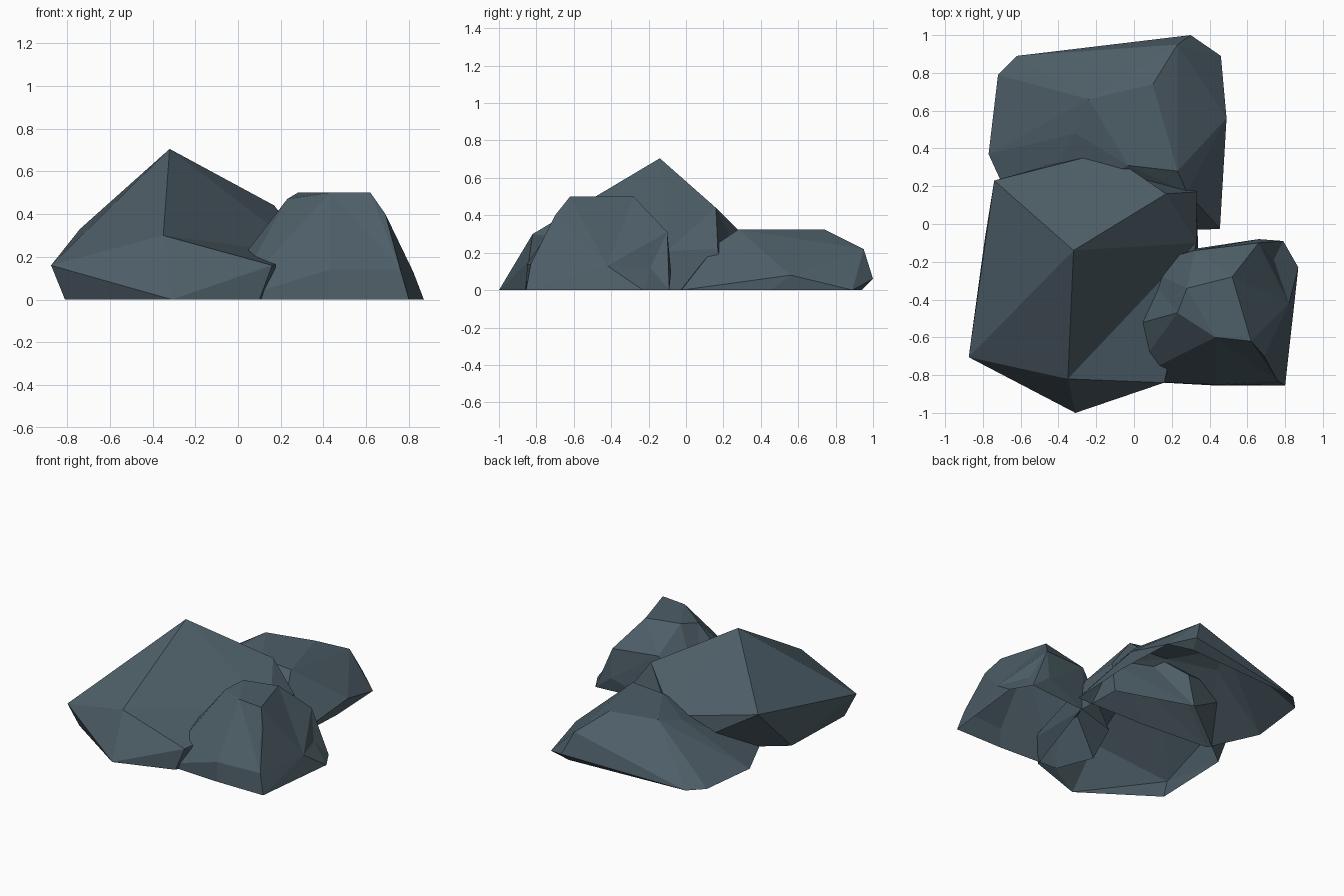
import bpy
import bmesh

default_cube = bpy.data.objects.get("Cube")
if default_cube:
    bpy.data.objects.remove(default_cube, do_unlink=True)

# One slate colour for every stone
slate = bpy.data.materials.new("slate_grey")
slate.use_nodes = True
colour = (.075, .112, .136, 1)
slate.diffuse_color = colour
shader = next(n for n in slate.node_tree.nodes if n.type == "BSDF_PRINCIPLED")
shader.inputs["Base Color"].default_value = colour
shader.inputs["Roughness"].default_value = .9


def finish(name, bm):
    """Turn a bmesh into a flat-shaded stone object."""
    bmesh.ops.recalc_face_normals(bm, faces=bm.faces[:])
    mesh = bpy.data.meshes.new(name)
    bm.to_mesh(mesh)
    bm.free()
    mesh.materials.append(slate)
    stone = bpy.data.objects.new(name, mesh)
    bpy.context.collection.objects.link(stone)
    return stone


def faceted_stone(name, corners, facets):
    """Build a stone from named corners; each facet lists its corners."""
    bm = bmesh.new()
    verts = {key: bm.verts.new(co) for key, co in corners.items()}
    for facet in facets.split():
        bm.faces.new([verts[key] for key in facet])
    return finish(name, bm)


def chiselled_stone(name, corners):
    """Wrap corners in a convex shell that is open underneath."""
    bm = bmesh.new()
    for co in corners:
        bm.verts.new(co)
    bmesh.ops.convex_hull(bm, input=bm.verts[:])
    underside = [f for f in bm.faces if all(v.co.z < .001 for v in f.verts)]
    bmesh.ops.delete(bm, geom=underside, context="FACES")
    loose = [v for v in bm.verts if not v.link_faces]
    bmesh.ops.delete(bm, geom=loose, context="VERTS")
    bmesh.ops.dissolve_limit(bm, angle_limit=.02, verts=bm.verts[:], edges=bm.edges[:])
    return finish(name, bm)


# Tall stone: capitals are upper corners, small letters stand on the ground
faceted_stone("tall_stone", {
    "P": (-.32, -.14, .705), "L": (-.875, -.705, .16), "R": (-.35, -.82, .3),
    "S": (.16, -.84, .16), "B": (.17, .16, .44), "K": (.33, -.1, .21),
    "C": (.33, .17, .22), "E": (-.74, .23, .33), "X": (-.15, .38, .22),
    "l": (-.81, -.66, 0), "f": (-.31, -1, 0), "s": (.1, -.86, 0),
    "k": (.34, -.15, 0), "c": (.33, .2, 0), "b": (-.2, .38, 0),
    "e": (-.79, -.08, 0),
}, """PLR LfR RfS Llf fsS RSK PRK PKB KCB PBX PXE PEL
    Ssk SkK KkcC Ccb BCb BbX XbE Ebe LEe Lel""")

# Low broad stone at the back, its near side buried in the tall stone
chiselled_stone("low_back_stone", [
    # crown
    (.1, .74, .325), (.23, .28, .325), (-.03, .31, .325), (-.24, .66, .325),
    (-.31, .48, .27), (.23, .95, .22), (.28, .17, .25),
    # waist
    (.3, 1, .06), (.49, .56, .08),
    # foot
    (.28, .94, 0), (.46, .89, 0), (.455, -.025, 0), (.37, -.03, 0),
    (.48, .45, 0), (-.1, -.02, 0), (-.61, .02, 0), (-.77, .37, 0),
    (-.72, .79, 0), (-.62, .89, 0),
])

# Small stone at the front, with a pinched right side and a buried left side
faceted_stone("small_front_stone", {
    "A": (.28, -.34, .5), "B": (.52, -.28, .5), "C": (.62, -.62, .5),
    "D": (.43, -.6, .5), "E": (.23, -.47, .47), "T": (.69, -.7, .4),
    "G": (.32, -.14, .33), "H": (.66, -.1, .31), "K": (.43, -.85, .14),
    "M": (.76, -.83, .14), "N": (.82, -.42, .13), "R": (.66, -.08, .1),
    "W": (.74, -.19, .12),
    "k": (.43, -.855, 0), "m": (.8, -.855, 0), "r": (.87, -.23, 0),
    "q": (.79, -.09, 0), "g": (.33, -.13, 0), "f": (.03, -.22, 0),
    "i": (-.13, -.57, 0), "j": (-.03, -.83, 0),
}, """ABCD ADE EDj DKj Kkj DCM CTM DMK KMmk Eji Eif AEf AfG Gfg ABG BHG
    CTN CNB BNH TNM MNm Nrm HWN WrN HRq HqW Wqr GHR GRg Rqg""")
